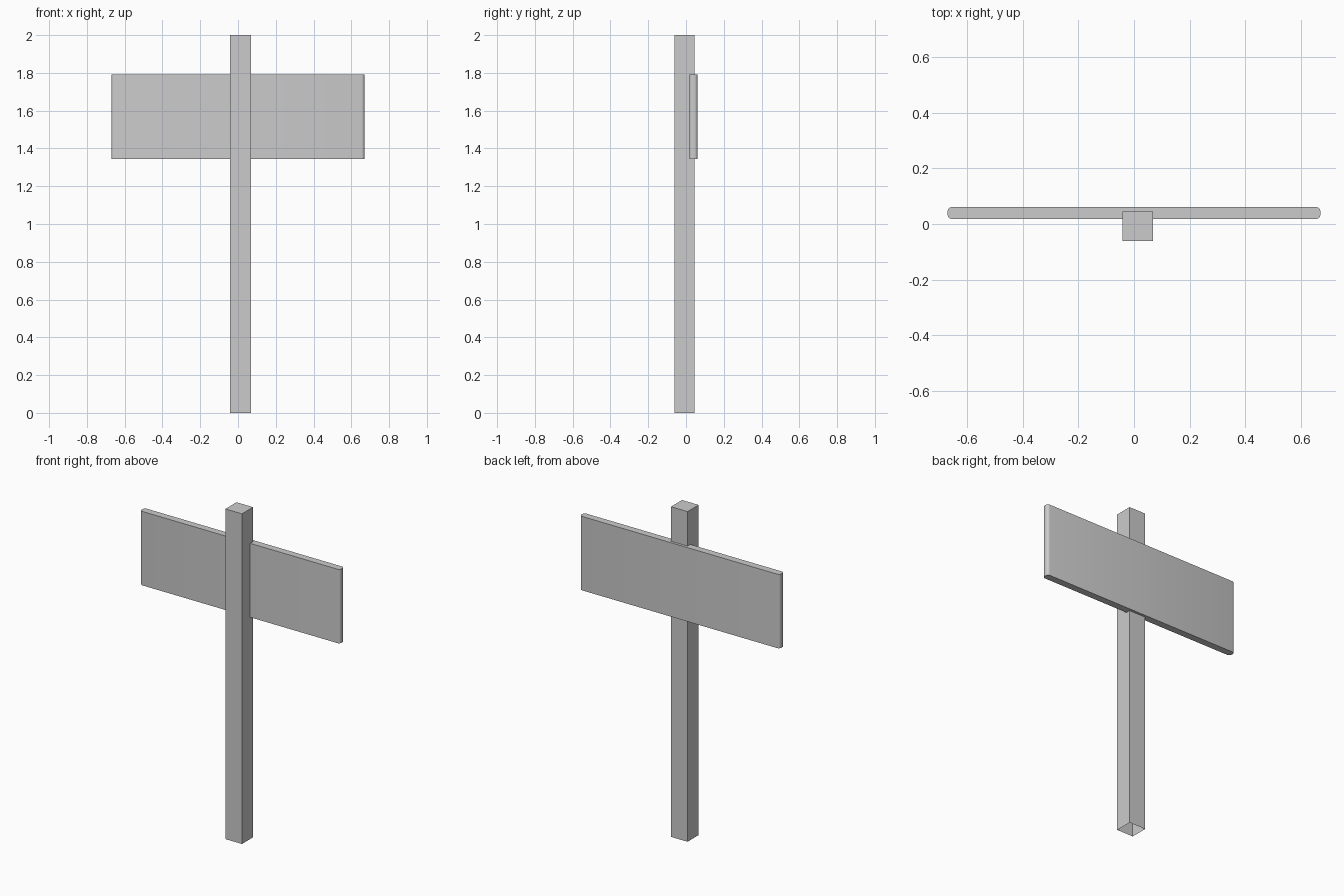
import bpy
import bmesh
import math

default_cube = bpy.data.objects.get("Cube")
if default_cube:
    bpy.data.objects.remove(default_cube, do_unlink=True)

# One plain grey for the whole sign
grey = bpy.data.materials.new("plain_grey")
grey.use_nodes = True
colour = (0.6, 0.6, 0.6, 1)
grey.diffuse_color = colour
grey.node_tree.nodes["Principled BSDF"].inputs["Base Color"].default_value = colour


def box(name, low, high, edit=None):
    """Box between two corners, with an optional bmesh edit."""
    bm = bmesh.new()
    bmesh.ops.create_cube(bm, size=1)
    for v in bm.verts:
        v.co = [a + (c + 0.5) * (b - a) for a, b, c in zip(low, high, v.co)]
    if edit:
        edit(bm)
    mesh = bpy.data.meshes.new(name)
    bm.to_mesh(mesh)
    bm.free()
    mesh.materials.append(grey)
    obj = bpy.data.objects.new(name, mesh)
    bpy.context.collection.objects.link(obj)
    return obj


def open_bottom(bm):
    bottom = [f for f in bm.faces if f.normal.z < -0.5]
    bmesh.ops.delete(bm, geom=bottom, context='FACES_ONLY')


def round_upright_edges(bm):
    upright = [e for e in bm.edges
               if abs(e.verts[0].co.z - e.verts[1].co.z) > 0.1]
    bmesh.ops.bevel(bm, geom=upright, offset=0.016, segments=4,
                    profile=0.5, affect='EDGES')


# Square post, open underneath
box("post", (-0.042, -0.061, 0), (0.069, 0.045, 2), open_bottom)

# Board with rounded ends, let into the back of the post
board = box("sign_board", (-0.67, 0.018, 1.343), (0.67, 0.061, 1.791),
            round_upright_edges)
bpy.ops.object.select_all(action='DESELECT')
board.select_set(True)
bpy.context.view_layer.objects.active = board
bpy.ops.object.shade_smooth_by_angle(angle=math.radians(40))
